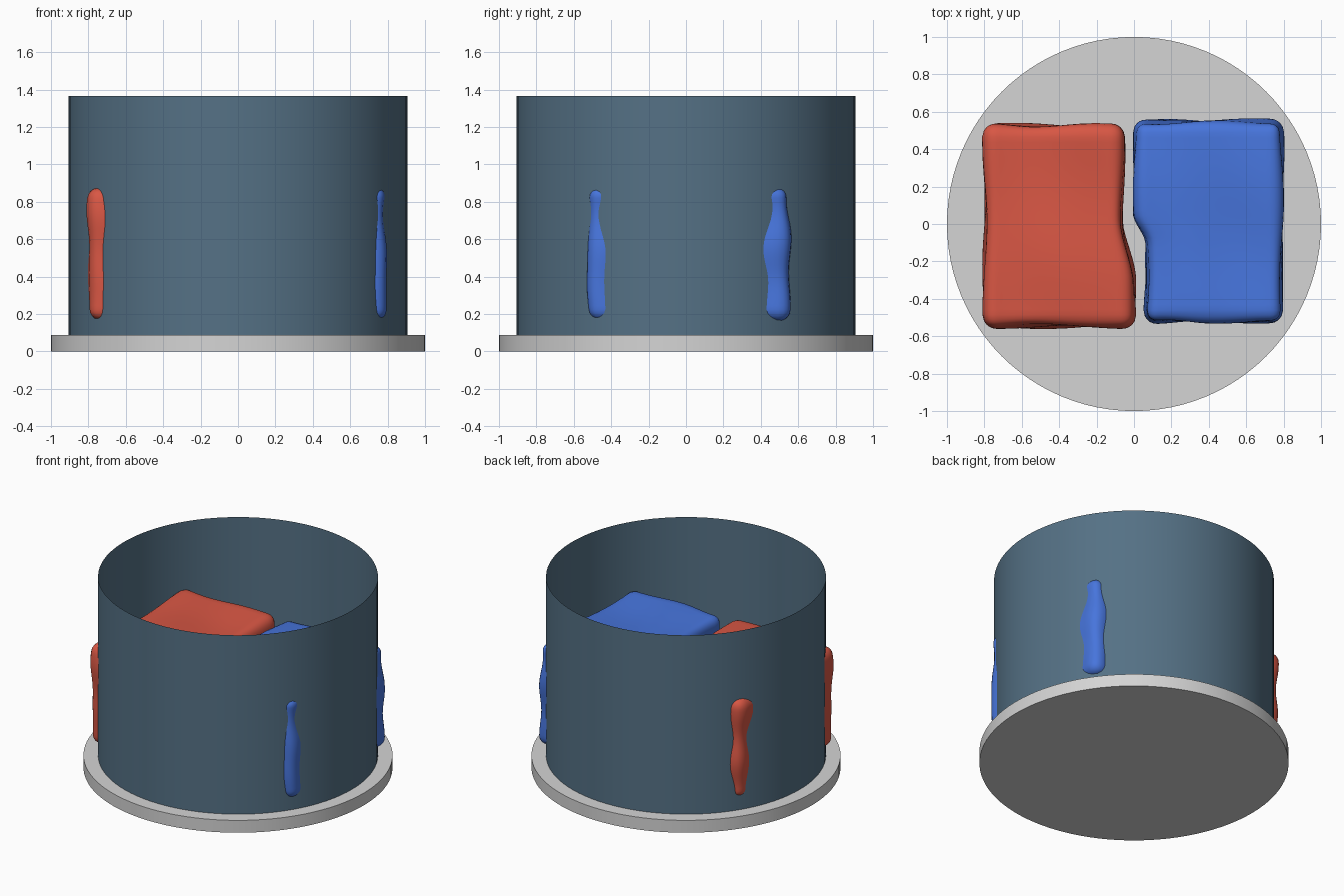
import bpy, bmesh, math
from mathutils import Vector

if "Cube" in bpy.data.objects:
    bpy.data.objects.remove(bpy.data.objects["Cube"])


def material(name, rgb):
    m = bpy.data.materials.new(name)
    m.diffuse_color = (*rgb, 1)
    m.use_nodes = True
    m.node_tree.nodes["Principled BSDF"].inputs["Base Color"].default_value = m.diffuse_color
    return m


GREY = material("light grey", (0.66, 0.66, 0.66))
STEEL = material("slate blue", (0.09, 0.165, 0.235))
RED = material("brick red", (0.69, 0.095, 0.058))
BLUE = material("bright blue", (0.063, 0.178, 0.72))


def finish(ob, name, mat, angle):
    ob.name = name
    ob.data.materials.append(mat)
    bpy.ops.object.select_all(action='DESELECT')
    ob.select_set(True)
    bpy.context.view_layer.objects.active = ob
    bpy.ops.object.shade_smooth_by_angle(angle=math.radians(angle))


def cylinder(name, radius, z0, z1, fill, mat):
    bpy.ops.mesh.primitive_cylinder_add(vertices=96, radius=radius, depth=z1 - z0,
                                        end_fill_type=fill, location=(0, 0, (z0 + z1) / 2))
    finish(bpy.context.object, name, mat, 30)


def step(a, b, v):
    t = max(0.0, min(1.0, (v - a) / (b - a)))
    return t * t * (3 - 2 * t)


def soft_block(name, lo, hi, inner_side, bulge, phase, mat, r=0.06):
    """Rounded box with wobbly faces; one inner side shifts along y."""
    lo, hi = Vector(lo), Vector(hi)
    mid, half = (lo + hi) / 2, (hi - lo) / 2
    bm = bmesh.new()
    bmesh.ops.create_cube(bm, size=2)
    bmesh.ops.subdivide_edges(bm, edges=bm.edges[:], cuts=35, use_grid_fill=True)
    for v in bm.verts:
        p = Vector([c * h for c, h in zip(v.co, half)])
        core = Vector([max(r - h, min(h - r, c)) for c, h in zip(p, half)])
        n = (p - core).normalized()
        p = core + n * r
        # gentle hand-shaped unevenness
        x, y, z = p
        wob = (0.007 * math.sin(9 * x + 6 * y + 5 * z + phase)
               + 0.006 * math.sin(14 * z - 8 * y + 2 * phase)
               + 0.004 * math.sin(19 * z + 11 * x + phase))
        p += n * wob
        # inner side follows the neighbouring block
        p.x += bulge(y) * step(-0.2, 1, inner_side * x / half.x)
        v.co = p + mid
    bmesh.ops.recalc_face_normals(bm, faces=bm.faces[:])
    me = bpy.data.meshes.new(name)
    bm.to_mesh(me)
    bm.free()
    ob = bpy.data.objects.new(name, me)
    bpy.context.collection.objects.link(ob)
    finish(ob, name, mat, 60)


# round base plate and open thin-walled tube
cylinder("base_plate", 1.0, 0.0, 0.088, 'NGON', GREY)
cylinder("tube_wall", 0.905, 0.086, 1.365, 'NOTHING', STEEL)

# two soft blocks side by side, corners pressing through the wall
soft_block("red_block", (-0.795, -0.545, 0.165), (-0.06, 0.525, 0.88), 1,
           lambda y: 0.055 * step(0.05, -0.3, y), 0.6, RED)
soft_block("blue_block", (0.005, -0.52, 0.165), (0.79, 0.55, 0.88), -1,
           lambda y: 0.06 * step(0.04, -0.12, y), 2.4, BLUE)
